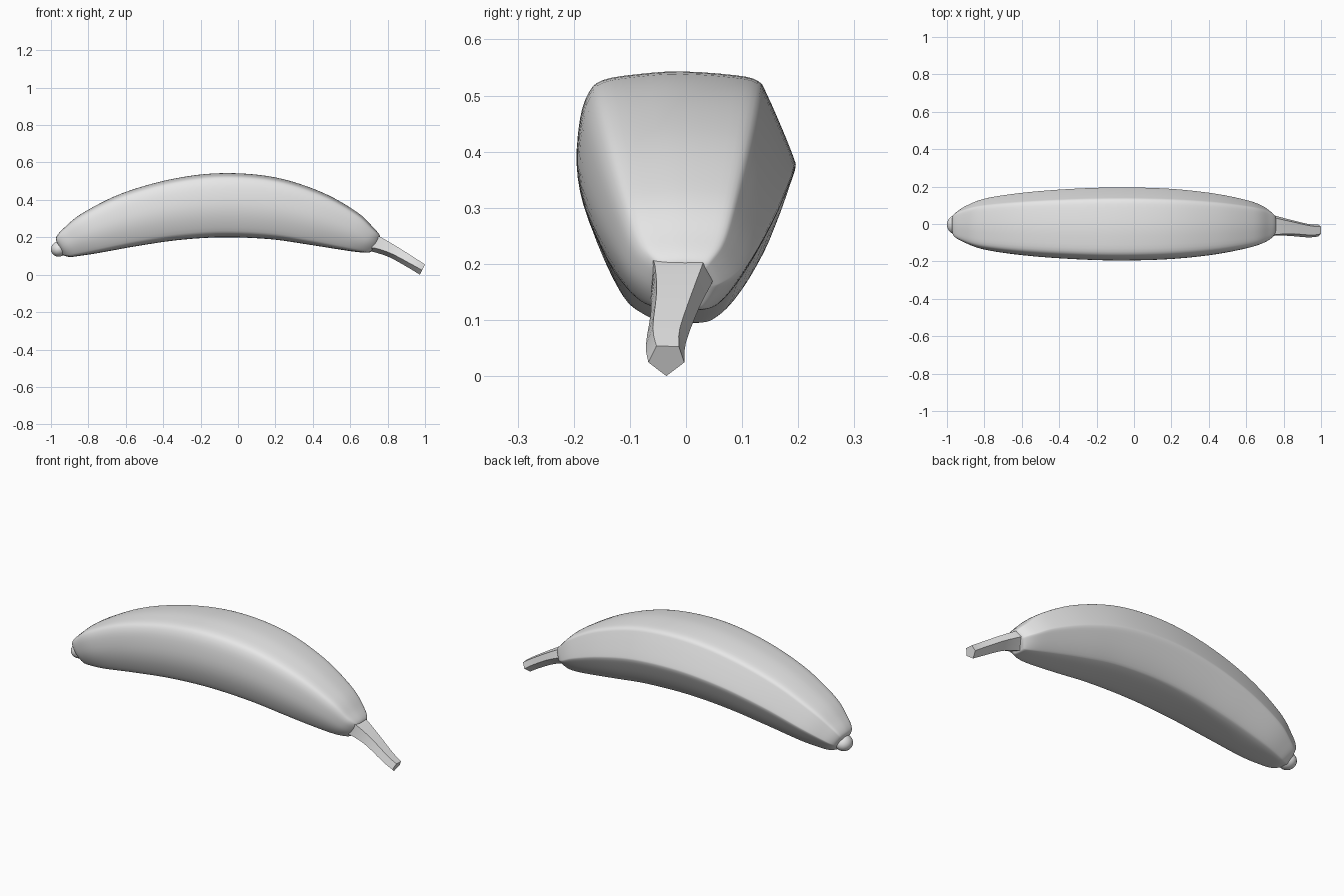
import bpy, bmesh, math
from mathutils import Vector, Matrix

cube = bpy.data.objects.get("Cube")
if cube:
    bpy.data.objects.remove(cube, do_unlink=True)

GREY = (0.8, 0.8, 0.8, 1)
skin = bpy.data.materials.new("plain grey")
skin.use_nodes = True
skin.diffuse_color = GREY
skin.node_tree.nodes["Principled BSDF"].inputs["Base Color"].default_value = GREY


def smooth_path(points, steps, closed):
    """Catmull-Rom curve through points of any dimension."""
    pts = [Vector(p) for p in points]
    n = len(pts)

    def at(i):
        return pts[i % n] if closed else pts[max(0, min(n - 1, i))]

    out = []
    for i in range(n if closed else n - 1):
        a, b, c, d = (at(i + k) for k in (-1, 0, 1, 2))
        for s in range(steps):
            t = s / steps
            out.append(0.5 * (2 * b + (c - a) * t + (2 * a - 5 * b + 4 * c - d) * t ** 2
                              + (3 * b - a - 3 * c + d) * t ** 3))
    return out if closed else out + [pts[-1]]


def finish(name, bm):
    bmesh.ops.recalc_face_normals(bm, faces=bm.faces[:])
    mesh = bpy.data.meshes.new(name)
    bm.to_mesh(mesh)
    bm.free()
    mesh.materials.append(skin)
    obj = bpy.data.objects.new(name, mesh)
    bpy.context.collection.objects.link(obj)
    bpy.ops.object.select_all(action='DESELECT')
    obj.select_set(True)
    bpy.context.view_layer.objects.active = obj
    bpy.ops.object.shade_smooth_by_angle(angle=math.radians(35))


def loft(name, rings, start, end):
    """Ring: top x, top z, bottom x, bottom z, half width, centre y.
    The section blends from start to end along the rings."""
    bm = bmesh.new()
    loops = []
    for k, (xt, zt, xb, zb, w, yc) in enumerate(rings):
        t = k / (len(rings) - 1)
        section = [Vector(p).lerp(Vector(q), t) for p, q in zip(start, end)]
        loops.append([bm.verts.new((xb + (xt - xb) * v, yc + w * u, zb + (zt - zb) * v))
                      for u, v in section])
    n = len(start)
    for a, b in zip(loops, loops[1:]):
        for i in range(n):
            j = (i + 1) % n
            bm.faces.new((a[i], a[j], b[j], b[i]))
    bm.faces.new(loops[0])
    bm.faces.new(loops[-1])
    finish(name, bm)


# Fruit body: soft five-sided section swept along the arch
body_section = [(-.05, 1), (.45, .98), (.66, .95), (.74, .88), (.88, .7), (.985, .55),
                (1, .5), (.95, .42), (.77, .22), (.58, .06), (.46, .015), (.2, 0),
                (-.3, .015), (-.66, .045), (-.79, .1), (-.94, .31), (-1, .52),
                (-.97, .75), (-.89, .89), (-.76, .955), (-.45, .985)]
body_rings = [(-.965, .165, -.94, .105, .035, 0), (-.972, .2, -.9, .095, .07, 0),
              (-.93, .25, -.85, .1, .1, 0), (-.83, .33, -.74, .117, .138, 0),
              (-.62, .435, -.54, .153, .168, 0), (-.35, .512, -.32, .185, .187, 0),
              (-.08, .543, -.08, .2, .195, 0), (.2, .52, .17, .19, .188, 0),
              (.45, .44, .37, .162, .165, 0), (.64, .332, .54, .135, .13, 0),
              (.725, .25, .64, .121, .098, 0), (.758, .21, .7, .118, .063, 0),
              (.755, .185, .715, .13, .035, 0)]
outline = smooth_path(body_section, 3, True)
loft("fruit_body", smooth_path(body_rings, 6, False), outline, outline)

# Stem: squarish at the fruit, tapering to a pentagonal cut end
stem_base = [(-.92, 1), (.7, 1), (1, .6), (.2, 0), (-.95, .2)]
stem_end = [(-.55, 1), (.7, .97), (1, .45), (0, 0), (-1, .45)]
stem_rings = [(.745, .208, .705, .125, .057, -.008), (.77, .197, .73, .12, .055, -.01),
              (.85, .15, .81, .093, .044, -.02), (.95, .087, .915, .035, .036, -.036),
              (1, .054, .972, 0, .032, -.035)]
loft("stem", smooth_path(stem_rings, 3, False), stem_base, stem_end)

# Blossom tip: small rounded knob
knob = bmesh.new()
bmesh.ops.create_uvsphere(knob, u_segments=20, v_segments=12, radius=1)
place = (Matrix.Translation((-.956, -.004, .138)) @ Matrix.Rotation(math.radians(-25), 4, 'Y')
         @ Matrix.Diagonal((.045, .05, .041, 1)))
bmesh.ops.transform(knob, matrix=place, verts=knob.verts[:])
finish("blossom_tip", knob)
